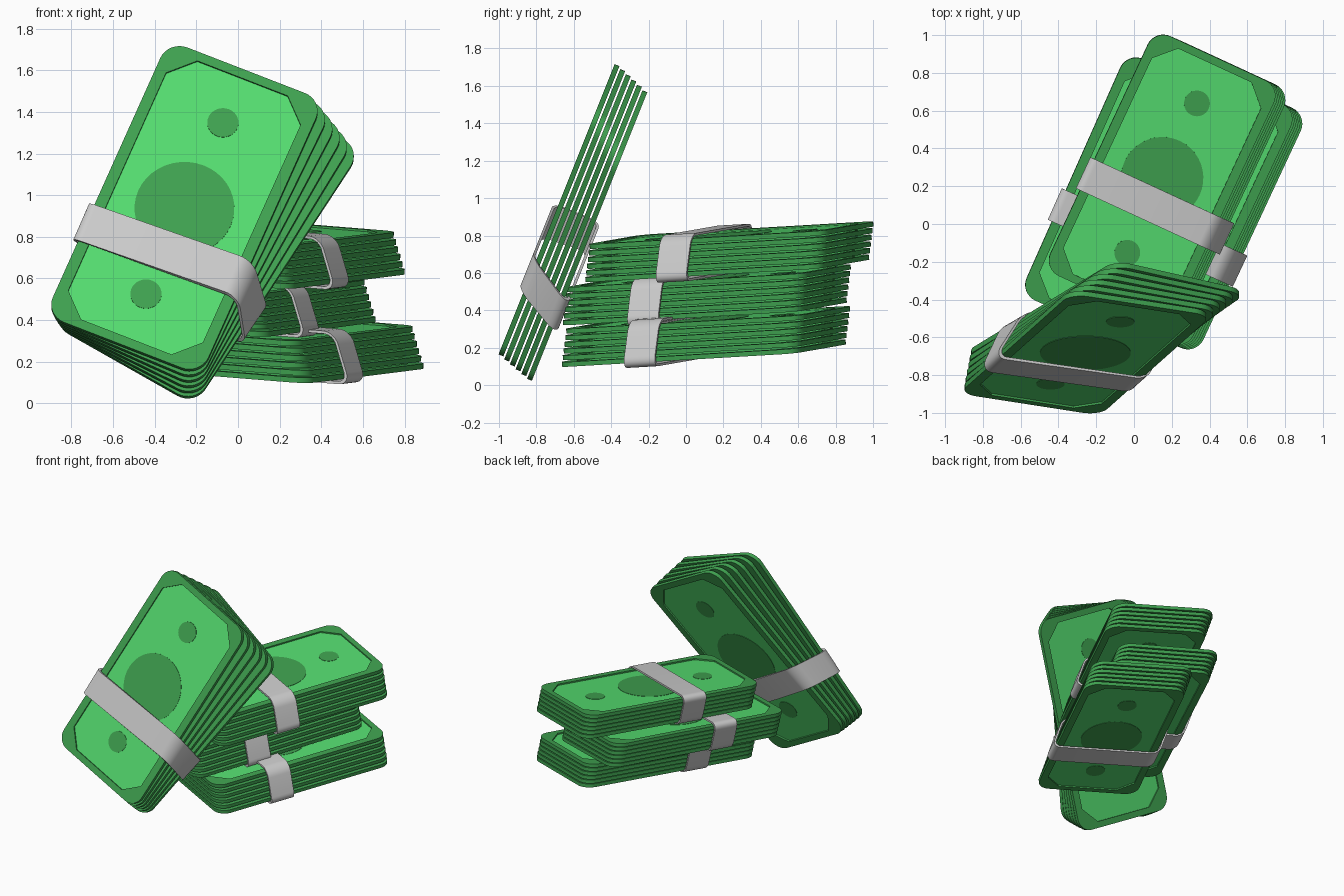
import bpy, bmesh
from math import sin, cos, pi, radians
from mathutils import Vector, Matrix

if "Cube" in bpy.data.objects:
    bpy.data.objects.remove(bpy.data.objects["Cube"])

W, L, R = 0.81, 1.54, 0.10          # bill size and corner radius
T, PITCH, COUNT = 0.028, 0.038, 6   # bill thickness, spacing, bills per bundle
D = PITCH * (COUNT - 1) + T         # bundle depth


def material(name, rgb):
    m = bpy.data.materials.new(name)
    m.diffuse_color = (*rgb, 1)
    m.use_nodes = True
    m.node_tree.nodes["Principled BSDF"].inputs["Base Color"].default_value = m.diffuse_color
    return m


DARK = material("border_green", (0.05, 0.36, 0.08))
LIGHT = material("panel_green", (0.09, 0.72, 0.16))


def rounded_rect(w, h, r, n=8):
    pts = []
    for k, (sx, sy) in enumerate([(1, 1), (-1, 1), (-1, -1), (1, -1)]):
        for i in range(n + 1):
            a = (k + i / n) * pi / 2
            pts.append((sx * (w / 2 - r) + r * cos(a), sy * (h / 2 - r) + r * sin(a)))
    return pts


def circle(r, n=40):
    return [(r * cos(2 * pi * i / n), r * sin(2 * pi * i / n)) for i in range(n)]


def plate(name, loops, thickness, mat):
    """Flat plate from closed outlines; inner outlines become holes."""
    cu = bpy.data.curves.new(name, 'CURVE')
    cu.dimensions, cu.fill_mode, cu.extrude = '2D', 'BOTH', thickness / 2
    for pts in loops:
        sp = cu.splines.new('POLY')
        sp.points.add(len(pts) - 1)
        for p, (x, y) in zip(sp.points, pts):
            p.co = (x, y, 0, 1)
        sp.use_cyclic_u = True
    ob = bpy.data.objects.new(name, cu)
    bpy.context.collection.objects.link(ob)
    me = bpy.data.meshes.new_from_object(ob)
    bpy.data.objects.remove(ob)
    bm = bmesh.new()
    bm.from_mesh(me)
    bmesh.ops.remove_doubles(bm, verts=bm.verts, dist=1e-5)
    bmesh.ops.recalc_face_normals(bm, faces=bm.faces)
    bm.to_mesh(me)
    bm.free()
    me.materials.clear()
    me.materials.append(mat)
    return me


# shared bill parts: border with a chamfered window, recessed panel, discs
px, py, c = 0.35, 0.725, 0.115
window = [(px, py - c), (px - c, py), (c - px, py), (-px, py - c),
          (-px, c - py), (c - px, -py), (px - c, -py), (px, c - py)]
BORDER = plate("bill_border", [rounded_rect(W, L, R), window], T, DARK)
PANEL = plate("bill_panel", [window], 0.006, LIGHT)
MEDALLION = plate("medallion", [circle(0.24)], 0.003, DARK)
SPOT = plate("spot", [circle(0.075)], 0.003, DARK)


def add(name, mesh, matrix):
    ob = bpy.data.objects.new(name, mesh)
    bpy.context.collection.objects.link(ob)
    ob.matrix_world = matrix
    return ob


def bundle(name, centre, right, normal, scale, shift, twist, band_u):
    n = Vector(normal).normalized()
    r = Vector(right)
    r = (r - n * r.dot(n)).normalized()
    u = n.cross(r)
    base = Matrix((r * scale, u * scale, n * scale)).transposed().to_4x4()
    base.translation = centre

    # slide and twist of the stack at a given depth
    def fan(d):
        t = d / D
        return (Matrix.Translation((shift[0] * t, shift[1] * t, -d))
                @ Matrix.Rotation(-radians(twist) * t, 4, 'Z'))

    for i in range(COUNT):
        m = base @ fan(T / 2 + i * PITCH)
        add(f"{name}_bill_{i}_border", BORDER, m)
        add(f"{name}_bill_{i}_panel", PANEL, m)
        side = {0: 1, COUNT - 1: -1}.get(i)
        if side:
            for part, mesh, y in (("medallion", MEDALLION, 0),
                                  ("upper_spot", SPOT, 0.48), ("lower_spot", SPOT, -0.48)):
                add(f"{name}_{part}_{i}", mesh, m @ Matrix.Translation((0, y, side * 0.004)))

    # paper band wrapped round the bundle
    outer = rounded_rect(W + 0.06, D + 0.056, 0.065)
    inner = rounded_rect(W + 0.03, D + 0.026, 0.05)
    bm = bmesh.new()
    rings = []
    for (ox, oy), (ix, iy) in zip(outer, inner):
        ring = []
        for x, z, du in ((ox, oy, 0.1), (ox, oy, -0.1), (ix, iy, -0.1), (ix, iy, 0.1)):
            ring.append(bm.verts.new(fan(D / 2 - z) @ Vector((x, band_u + du, 0))))
        rings.append(ring)
    for a, b in zip(rings, rings[1:] + rings[:1]):
        for k in range(4):
            bm.faces.new((a[k], a[k - 1], b[k - 1], b[k]))
    bmesh.ops.recalc_face_normals(bm, faces=bm.faces)
    me = bpy.data.meshes.new(name + "_band")
    bm.to_mesh(me)
    bm.free()
    add(name + "_band", me, base)


def heading(deg):
    return (cos(radians(deg)), -sin(radians(deg)), 0)


# three stacked bundles
TILT = (0.044, -0.079, 1)
for name, centre, roll, band_u in (("bottom_bundle", (0.235, 0.12, 0.362), 25, -0.22),
                                   ("middle_bundle", (0.012, 0.124, 0.585), 24, -0.21),
                                   ("top_bundle", (0.145, 0.245, 0.815), 25, -0.165)):
    bundle(name, centre, heading(roll), TILT, 0.91, (0.088, -0.01), 0, band_u)

# leaning bundle, fanned out
lean, roll = radians(68.2), radians(22)
v = Vector((0, cos(lean), sin(lean)))
right = Vector((cos(roll), 0, 0)) - v * sin(roll)
bundle("leaning_bundle", (-0.265, -0.69, 0.945), right, (0, -sin(lean), cos(lean)),
       1.0, (0.141, -0.029), 10, -0.255)

# smooth rounded edges, keep sharp corners
bpy.ops.object.select_all(action='DESELECT')
done = set()
for ob in bpy.context.scene.objects:
    if ob.data.name not in done:
        done.add(ob.data.name)
        ob.select_set(True)
        bpy.context.view_layer.objects.active = ob
bpy.ops.object.shade_smooth_by_angle(angle=radians(30))
bpy.ops.object.select_all(action='DESELECT')
